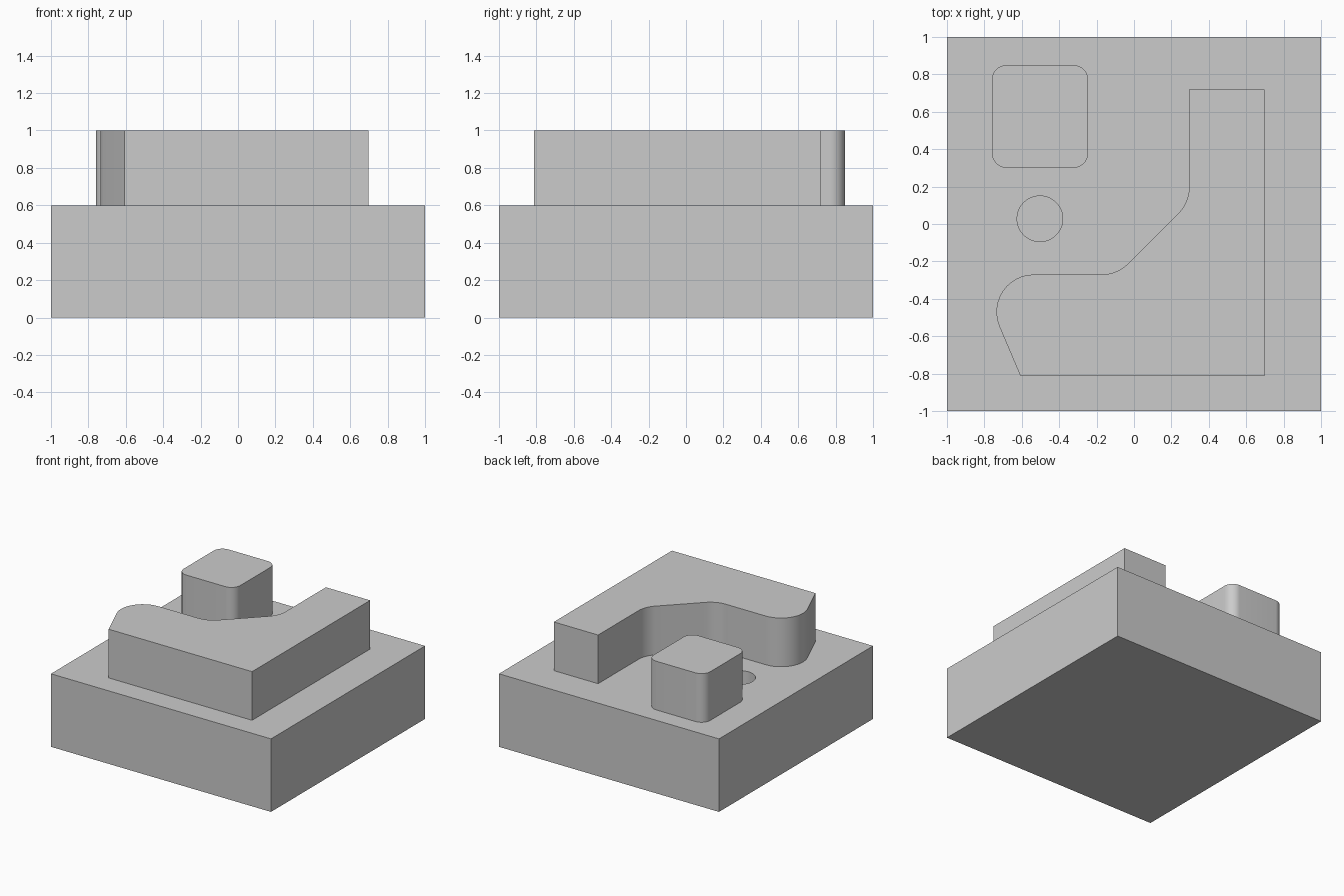
import bpy
import math
from mathutils import Vector

default = bpy.data.objects.get("Cube")
if default:
    bpy.data.objects.remove(default, do_unlink=True)

grey = bpy.data.materials.new("plain_grey")
grey.use_nodes = True
grey.diffuse_color = (0.6, 0.6, 0.6, 1)
grey.node_tree.nodes["Principled BSDF"].inputs["Base Color"].default_value = (0.6, 0.6, 0.6, 1)

PLATE_TOP, BOSS_TOP, SINK = 0.6, 1.0, 0.01


def fillet(corners, steps=12):
    """Round the corners of a closed outline of (x, y, radius)."""
    outline = []
    for i, (x, y, radius) in enumerate(corners):
        p = Vector((x, y))
        if radius == 0:
            outline.append(p)
            continue
        a = (Vector(corners[i - 1][:2]) - p).normalized()
        b = (Vector(corners[(i + 1) % len(corners)][:2]) - p).normalized()
        half = a.angle(b) / 2
        centre = p + (a + b).normalized() * radius / math.sin(half)
        start = p + a * radius / math.tan(half) - centre
        end = p + b * radius / math.tan(half) - centre
        sweep = math.pi - 2 * half
        for k in range(steps + 1):
            t = k / steps
            outline.append(centre + (start * math.sin((1 - t) * sweep)
                                     + end * math.sin(t * sweep)) / math.sin(sweep))
    return outline


def extrude(name, outline, bottom, top):
    """Make a prism from a counter-clockwise outline."""
    n = len(outline)
    verts = [(p[0], p[1], z) for z in (bottom, top) for p in outline]
    faces = [list(range(n))[::-1], list(range(n, 2 * n))]
    faces += [(i, (i + 1) % n, (i + 1) % n + n, i + n) for i in range(n)]
    mesh = bpy.data.meshes.new(name)
    mesh.from_pydata(verts, [], faces)
    mesh.materials.append(grey)
    obj = bpy.data.objects.new(name, mesh)
    bpy.context.collection.objects.link(obj)
    return obj


def select(obj):
    bpy.ops.object.select_all(action="DESELECT")
    obj.select_set(True)
    bpy.context.view_layer.objects.active = obj


# Base plate with a blind round hole
plate = extrude("base_plate", [(-1, -1), (1, -1), (1, 1), (-1, 1)], 0, PLATE_TOP)
circle = [(-0.503 + 0.122 * math.cos(k * math.tau / 64),
           0.028 + 0.122 * math.sin(k * math.tau / 64)) for k in range(64)]
cutter = extrude("hole_cutter", circle, 0.3, 0.7)
cutter.hide_render = True
cut = plate.modifiers.new("blind_hole", "BOOLEAN")
cut.operation = "DIFFERENCE"
cut.solver = "EXACT"
cut.object = cutter
select(plate)
bpy.ops.object.modifier_apply(modifier=cut.name)
bpy.data.objects.remove(cutter, do_unlink=True)

# Raised L-shaped boss with a curved inner side
l_corners = [(-0.607, -0.813, 0), (0.697, -0.813, 0), (0.697, 0.72, 0), (0.295, 0.72, 0),
             (0.295, 0.115, 0.2), (-0.09, -0.27, 0.2), (-0.838, -0.27, 0.2)]
l_boss = extrude("l_shaped_boss", fillet(l_corners), PLATE_TOP - SINK, BOSS_TOP)

# Rounded square boss
left, right, near, far = -0.76, -0.245, 0.3, 0.85
square = [(left, near, 0.08), (right, near, 0.08), (right, far, 0.08), (left, far, 0.08)]
square_boss = extrude("rounded_square_boss", fillet(square), PLATE_TOP - SINK, BOSS_TOP)

# Smooth the curved walls and keep the edges sharp
for obj in (plate, l_boss, square_boss):
    select(obj)
    bpy.ops.object.shade_smooth_by_angle(angle=math.radians(20))
